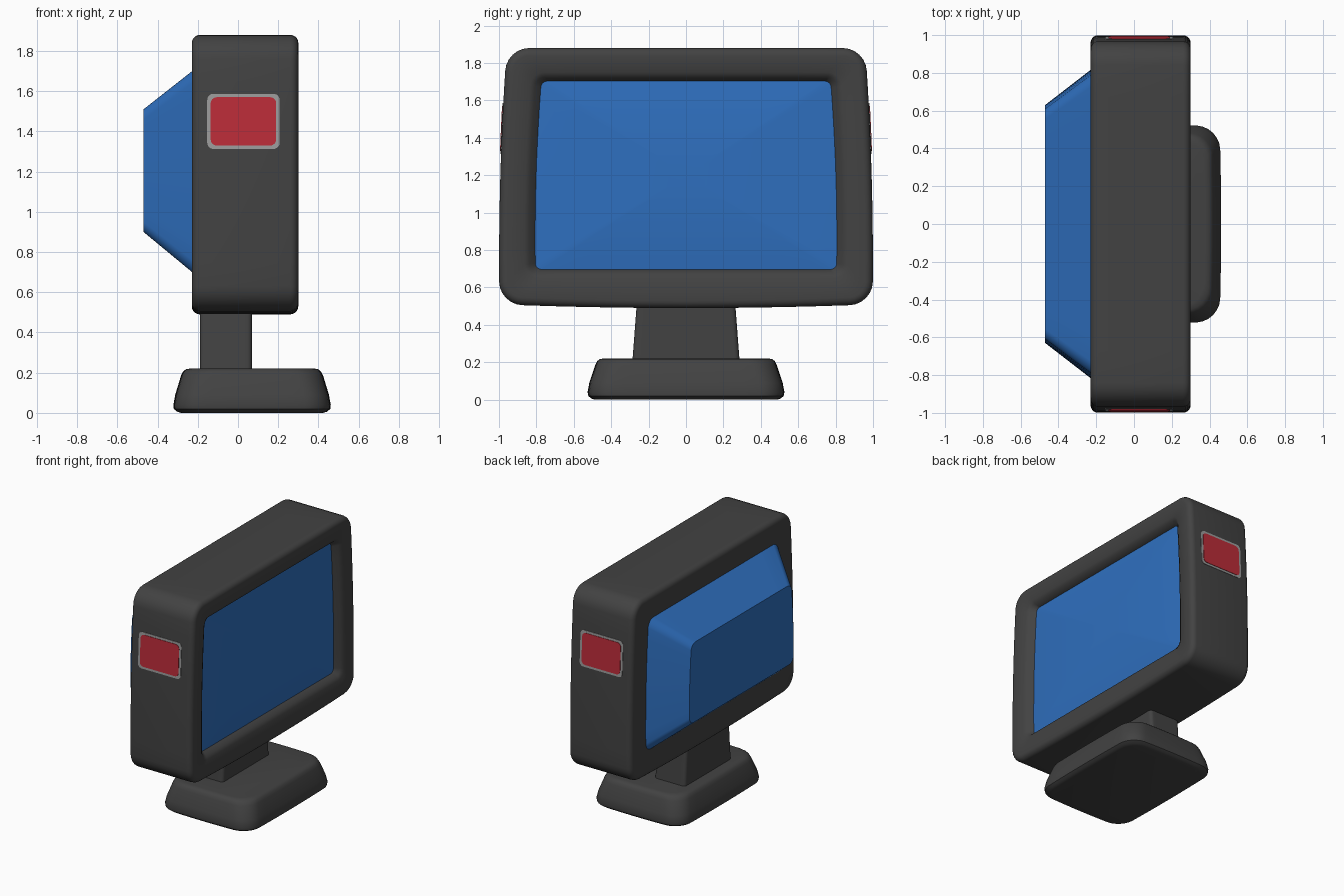
import bpy, bmesh, math

if "Cube" in bpy.data.objects:
    bpy.data.objects.remove(bpy.data.objects["Cube"])


def material(name, rgb):
    m = bpy.data.materials.new(name)
    m.diffuse_color = (*rgb, 1)
    m.use_nodes = True
    m.node_tree.nodes["Principled BSDF"].inputs["Base Color"].default_value = m.diffuse_color
    return m


DARK = material("dark grey", (0.055, 0.055, 0.055))
BLUE = material("blue", (0.028, 0.16, 0.52))
RED = material("red", (0.5, 0.025, 0.04))
GREY = material("light grey", (0.33, 0.33, 0.33))


def rounded(a, b, r, sides=10, arc=6):
    """Rounded rectangle, half sizes a and b, with subdivided sides."""
    corners = []
    for i, (sx, sy) in enumerate([(1, 1), (-1, 1), (-1, -1), (1, -1)]):
        corners.append([(sx * (a - r) + r * math.cos(t), sy * (b - r) + r * math.sin(t))
                        for t in [math.pi / 2 * (i + k / arc) for k in range(arc + 1)]])
    pts = []
    for i, c in enumerate(corners):
        pts += c
        p, q = c[-1], corners[(i + 1) % 4][0]
        pts += [(p[0] + (q[0] - p[0]) * k / sides, p[1] + (q[1] - p[1]) * k / sides)
                for k in range(1, sides)]
    return pts


def loft(name, rings, mat, closed=False):
    """Skin a list of rings; capped at both ends or closed into a loop."""
    bm = bmesh.new()
    vs = [[bm.verts.new(p) for p in ring] for ring in rings]
    n = len(vs[0])
    for a, b in zip(vs, vs[1:] + ([vs[0]] if closed else [])):
        for i in range(n):
            bm.faces.new((a[i], a[(i + 1) % n], b[(i + 1) % n], b[i]))
    if not closed:
        bm.faces.new(vs[0])
        bm.faces.new(vs[-1])
    bmesh.ops.recalc_face_normals(bm, faces=bm.faces)
    me = bpy.data.meshes.new(name)
    bm.to_mesh(me)
    bm.free()
    me.materials.append(mat)
    ob = bpy.data.objects.new(name, me)
    bpy.context.collection.objects.link(ob)
    bpy.ops.object.select_all(action='DESELECT')
    ob.select_set(True)
    bpy.context.view_layer.objects.active = ob
    bpy.ops.object.shade_smooth_by_angle(angle=math.radians(32))
    return ob


def swell(v):
    """Side walls bulge a little and narrow toward the top."""
    return 1 - 0.02 * v + 0.015 * (1 - v * v)


def upright(x, a, z0, z1, r, sag=0.0):
    """Ring facing along x, warped to the barrel outline of the case."""
    b, zc = (z1 - z0) / 2, (z0 + z1) / 2
    return [(x, y * swell(z / b),
             zc + z - sag * (1 - (y / a) ** 2) * max(0, -z / b))
            for y, z in rounded(a, b, r)]


def flat(z, xc, hx, hy, r, bulge=0.0):
    """Ring facing along z."""
    return [(xc + x * (1 + bulge * (1 - (y / hy) ** 2)),
             y * (1 + bulge * (1 - (x / hx) ** 2)), z)
            for x, y in rounded(hx, hy, r)]


# Case: rounded outer shell with a sloped front opening
CA, CZ0, CZ1 = 0.978, 0.51, 1.88
R = 0.04


def shell(x, inset):
    return upright(x, CA - inset, CZ0 + inset, CZ1 - inset, 0.12 - inset, 0.02)


steps = [math.pi / 2 * k / 5 for k in range(6)]
case = [upright(-0.23, 0.79, 0.71, 1.69, 0.04)]
case += [shell(-0.23 + R * (1 - math.sin(t)), R * (1 - math.cos(t)))
         for t in reversed(steps)]
case += [shell(0.30 - R * (1 - math.sin(t)), R * (1 - math.cos(t))) for t in steps]
case += [upright(0.295, 0.845, 0.65, 1.75, 0.07),
         upright(0.28, 0.82, 0.675, 1.725, 0.05),
         upright(0.24, 0.785, 0.70, 1.70, 0.03)]
loft("case", case, DARK, closed=True)

# Picture tube: tapered back housing running through to the domed screen
tube = [upright(-0.47, 0.617, 0.90, 1.51, 0.05),
        upright(-0.228, 0.80, 0.70, 1.70, 0.06),
        upright(-0.19, 0.80, 0.70, 1.70, 0.06),
        upright(0.0, 0.74, 0.75, 1.65, 0.05),
        upright(0.22, 0.74, 0.75, 1.65, 0.05)]
for k in range(8):
    s = 1 - k / 8
    tube.append(upright(0.245 + 0.03 * (1 - s * s), 0.79 * s,
                        1.2 - 0.505 * s, 1.2 + 0.505 * s, 0.03 * s))
loft("picture_tube", tube, BLUE)

# Neck
loft("neck", [flat(0.20, -0.06, 0.13, 0.287, 0.025),
              flat(0.53, -0.06, 0.13, 0.262, 0.025)], DARK)

# Base: tapered pad with rounded rims
base = [(0.0, 0.345, 0.475), (0.006, 0.365, 0.495), (0.02, 0.381, 0.511),
        (0.04, 0.383, 0.515), (0.09, 0.374, 0.506), (0.185, 0.346, 0.475),
        (0.205, 0.336, 0.466), (0.217, 0.322, 0.452), (0.221, 0.30, 0.43)]
loft("base", [flat(z, 0.07, hx, hy, 0.12, 0.022) for z, hx, hy in base], DARK)


# Side badges: thin plates following the side walls, on both sides
def plate(name, hx, hz, lift, mat):
    zc, xc = 1.45, 0.027
    b, mid = (CZ1 - CZ0) / 2, (CZ1 + CZ0) / 2
    rings = [[(xc + x, CA * swell((zc + z - mid) / b) + d, zc + z)
              for x, z in rounded(hx, hz, 0.03)] for d in (-0.002, lift)]
    ob = loft(name, rings, mat)
    m = ob.modifiers.new("both sides", 'MIRROR')
    m.use_axis = (False, True, False)


plate("badge_border", 0.18, 0.137, 0.003, GREY)
plate("badge_panel", 0.163, 0.12, 0.006, RED)
